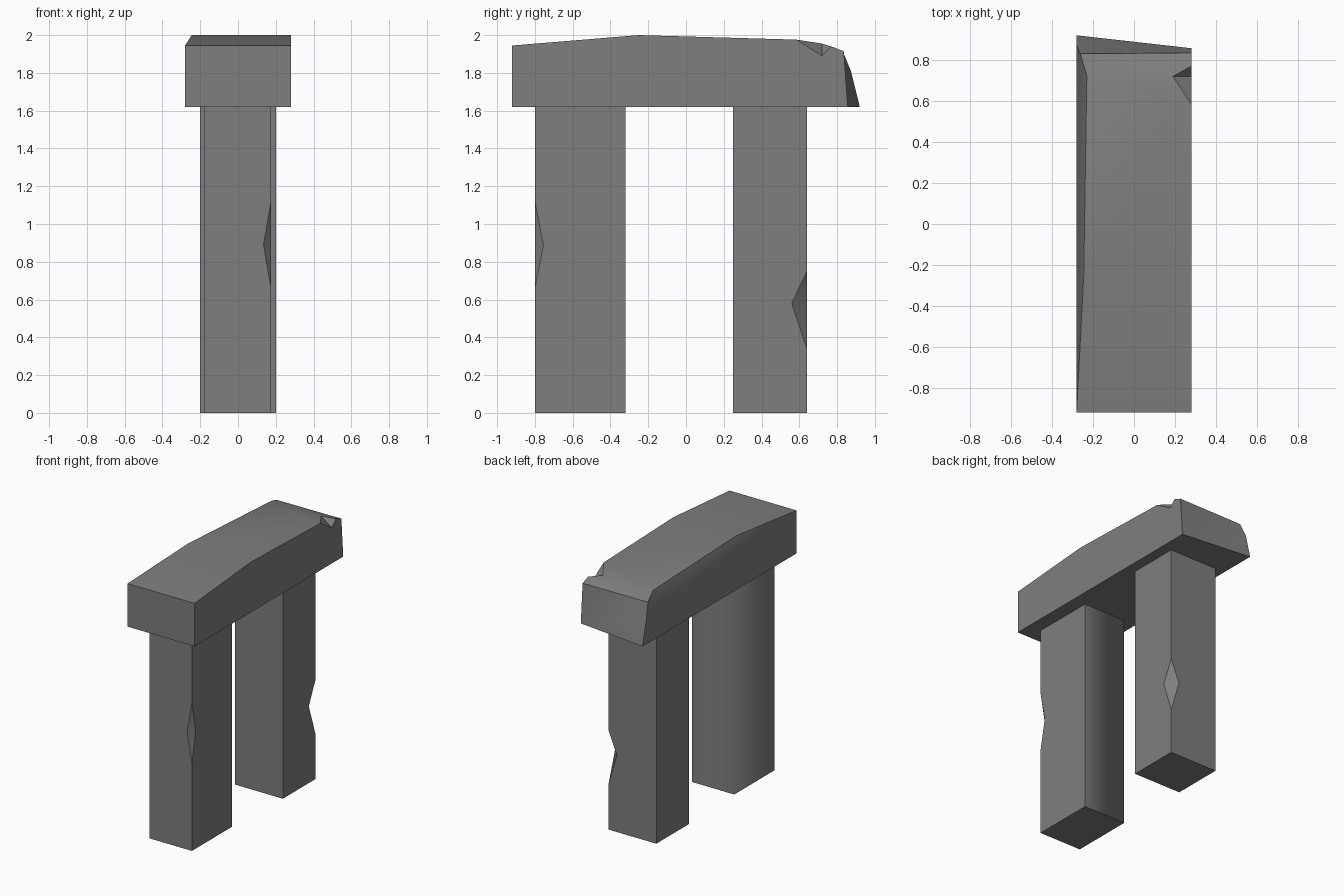
import bpy, bmesh, math

if "Cube" in bpy.data.objects:
    bpy.data.objects.remove(bpy.data.objects["Cube"])

stone = bpy.data.materials.new("grey_stone")
stone.diffuse_color = (0.21, 0.21, 0.21, 1)
stone.use_nodes = True
stone.node_tree.nodes["Principled BSDF"].inputs["Base Color"].default_value = stone.diffuse_color


def build(name, points, faces, soft=None):
    """Mesh from named points; edges under 30 degrees (or chosen by soft) are smooth."""
    bm = bmesh.new()
    v = {k: bm.verts.new(p) for k, p in points.items()}
    for f in faces:
        bm.faces.new([v[k] for k in f.split()])
    bmesh.ops.recalc_face_normals(bm, faces=bm.faces)
    for f in bm.faces:
        f.smooth = True
    for e in bm.edges:
        e.smooth = e.calc_face_angle(0) < math.radians(30)
    if soft:
        bm.edges.get([v[k] for k in soft]).smooth = True
    me = bpy.data.meshes.new(name)
    bm.to_mesh(me)
    bm.free()
    me.materials.append(stone)
    ob = bpy.data.objects.new(name, me)
    bpy.context.collection.objects.link(ob)
    return ob


def pillar(name, xn, yn, xo, yo, low, mid, high, dx, dy, soft=None):
    """Square pillar with a chip on its vertical edge at (xn, yn)."""
    p = {}
    for i, (x, y) in enumerate([(xn, yn), (xo, yn), (xo, yo), (xn, yo)]):
        p[f"b{i}"] = (x, y, 0)
        p[f"t{i}"] = (x, y, 1.62)
    p["T"] = (xn, yn, high)
    p["B"] = (xn, yn, low)
    p["A"] = (xn + dx, yn, mid)
    p["C"] = (xn, yn + dy, mid)
    build(name, p, [
        "b0 b1 b2 b3", "t0 t1 t2 t3", "b1 b2 t2 t1", "b2 b3 t3 t2",
        "b0 b1 t1 t0 T A B", "b0 b3 t3 t0 T C B", "T A C", "B A C"], soft)


# Upright stones
pillar("front_pillar", 0.175, -0.80, -0.18, -0.32, 0.66, 0.89, 1.12,
       -0.04, 0.045, soft=("b2", "t2"))
pillar("back_pillar", 0.20, 0.64, -0.20, 0.25, 0.34, 0.58, 0.75, -0.07, -0.08)

# Lintel: arched top, worn left edge, slanted back end, chip on the right edge
build("lintel", {
    "F0": (-0.28, -0.92, 1.62), "F1": (0.28, -0.92, 1.62),
    "F2": (0.28, -0.92, 1.945), "F3": (-0.28, -0.92, 1.945),
    "R1": (0.28, -0.25, 2.0), "R2": (0.28, 0.585, 1.976),
    "R3": (0.28, 0.77, 1.94), "R4": (0.28, 0.835, 1.915),
    "N0": (0.19, 0.72, 1.955), "N1": (0.28, 0.72, 1.89),
    "L1": (-0.245, -0.25, 2.0), "L2": (-0.23, 0.72, 1.955),
    "L3": (-0.263, 0.83, 1.915), "M": (-0.28, 0.873, 1.81),
    "B0": (-0.28, 0.92, 1.62), "B1": (0.28, 0.857, 1.62),
}, [
    "F0 F1 F2 F3", "F0 F1 B1 B0",
    "F1 B1 R4 R3 N1 R2 R1 F2", "F0 F3 M B0",
    "F3 L1 M", "L1 L2 M", "L2 L3 M",
    "B1 R4 L3", "B1 L3 M", "B1 M B0",
    "F2 F3 L1 R1", "R1 L1 L2 N0 R2", "N0 L2 L3 R4 R3",
    "R2 N1 N0", "N0 N1 R3"])
